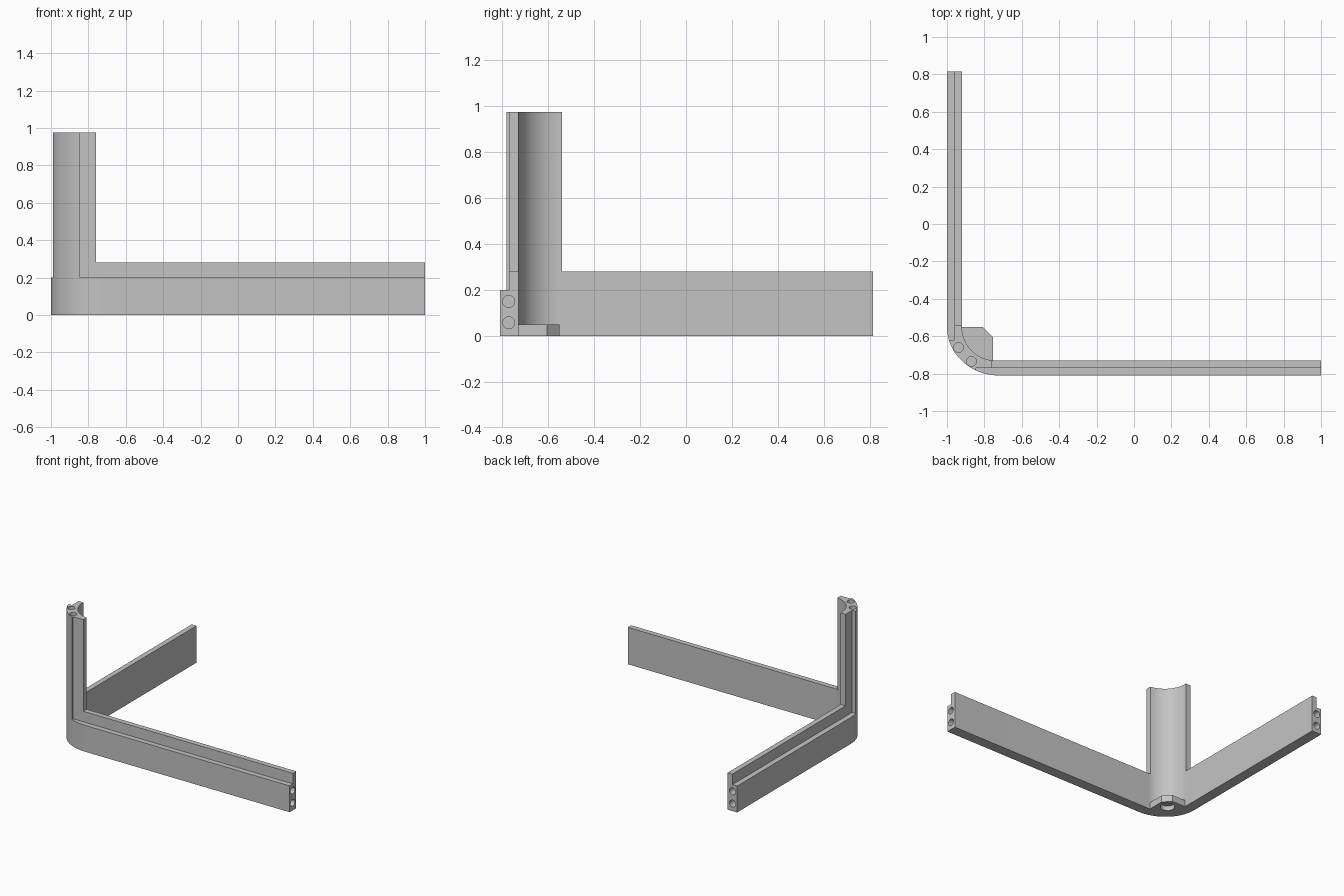
import bpy, bmesh, math
from mathutils import Matrix, Vector

if "Cube" in bpy.data.objects:
    bpy.data.objects.remove(bpy.data.objects["Cube"])

grey = bpy.data.materials.new("plain grey")
grey.use_nodes = True
grey.diffuse_color = (0.55, 0.55, 0.55, 1)
grey.node_tree.nodes["Principled BSDF"].inputs["Base Color"].default_value = grey.diffuse_color

# Overall extents and section sizes
LEFT, FRONT, RIGHT, BACK = -1.0, -0.81, 1.0, 0.815
WALL, LEDGE, ARM_TOP, POST_TOP = 0.08, 0.2, 0.28, 0.975
HOLE = 0.026


def to_object(name, bm):
    bmesh.ops.recalc_face_normals(bm, faces=bm.faces[:])
    mesh = bpy.data.meshes.new(name)
    bm.to_mesh(mesh)
    bm.free()
    ob = bpy.data.objects.new(name, mesh)
    bpy.context.collection.objects.link(ob)
    mesh.materials.append(grey)
    return ob


def prism(name, outline, z0, z1):
    bm = bmesh.new()
    face = bm.faces.new([bm.verts.new((x, y, z0)) for x, y in outline])
    up = bmesh.ops.extrude_face_region(bm, geom=[face])["geom"]
    bmesh.ops.translate(bm, vec=(0, 0, z1 - z0),
                        verts=[v for v in up if isinstance(v, bmesh.types.BMVert)])
    return to_object(name, bm)


def box(name, x0, x1, y0, y1, z0, z1):
    return prism(name, [(x0, y0), (x1, y0), (x1, y1), (x0, y1)], z0, z1)


def rod(name, centre, axis, radius, depth):
    bm = bmesh.new()
    turn = Vector((0, 0, 1)).rotation_difference(Vector(axis)).to_matrix().to_4x4()
    bmesh.ops.create_cone(bm, cap_ends=True, segments=32, radius1=radius, radius2=radius,
                          depth=2 * depth, matrix=Matrix.Translation(centre) @ turn)
    return to_object(name, bm)


def cut(ob, cutters):
    for c in cutters:
        c.hide_render = True
        c.hide_set(True)
        mod = ob.modifiers.new("cut", "BOOLEAN")
        mod.operation, mod.solver, mod.object = "DIFFERENCE", "EXACT", c


def arc(cx, cy, rx, ry):
    steps = 24
    angles = [math.pi + math.pi / 2 * i / steps for i in range(steps + 1)]
    return [(cx + rx * math.cos(a), cy + ry * math.sin(a)) for a in angles]


outer = arc(LEFT + 0.28, FRONT + 0.26, 0.28, 0.26)
inner = arc(LEFT + 0.26, FRONT + 0.26, 0.18, 0.18)

# Low L-shaped rail and tall corner post share the rounded corner
rail = prism("corner_rail", outer + [(RIGHT, FRONT), (RIGHT, FRONT + WALL)] + inner[::-1]
             + [(LEFT + WALL, BACK), (LEFT, BACK)], 0, ARM_TOP)
post_x, post_y = -0.76, -0.54


def clip(points):
    return [p for p in points if p[0] < post_x - 0.005]


post = prism("corner_post", clip(outer) + [(post_x, FRONT + 0.003), (post_x, FRONT + WALL)]
             + clip(inner)[::-1] + [(LEFT + WALL, post_y), (LEFT, post_y)], ARM_TOP, POST_TOP)

# Outer rebate along both arms and up both sides of the post
rebates = [box("front_rebate_cutter", -0.845, 1.1, -0.95, FRONT + WALL / 2, LEDGE, 1.1),
           box("side_rebate_cutter", -1.1, LEFT + WALL / 2, -0.62, 0.95, LEDGE, 1.1)]

# Dowel holes in the arm ends and the post top
end_holes = []
for z in (0.057, 0.15):
    end_holes.append(rod("front_arm_hole_cutter", (RIGHT, FRONT + 0.038, z), (1, 0, 0), HOLE, 0.1))
    end_holes.append(rod("side_arm_hole_cutter", (LEFT + 0.038, BACK, z), (0, 1, 0), HOLE, 0.1))
top_holes = [rod("post_hole_cutter", (x, y, POST_TOP), (0, 0, 1), HOLE, 0.1)
             for x, y in ((-0.938, -0.66), (-0.869, -0.735))]
cut(rail, rebates + end_holes)
cut(post, rebates + top_holes)

# Foot pad inside the corner with a blind hole underneath
pad = prism("foot_pad", [p for p in inner if p[0] < -0.756]
            + [(-0.755, -0.73), (-0.755, -0.605), (-0.808, -0.55)], 0, 0.05)
cut(pad, [rod("pad_hole_cutter", (-0.83, -0.63, 0), (0, 0, 1), 0.05, 0.035)])

# Smooth the curved corner while keeping its edges sharp
for ob in (rail, post, pad):
    bpy.ops.object.select_all(action="DESELECT")
    bpy.context.view_layer.objects.active = ob
    ob.select_set(True)
    for mod in list(ob.modifiers):
        bpy.ops.object.modifier_apply(modifier=mod.name)
    bpy.ops.object.shade_smooth_by_angle(angle=math.radians(30))
